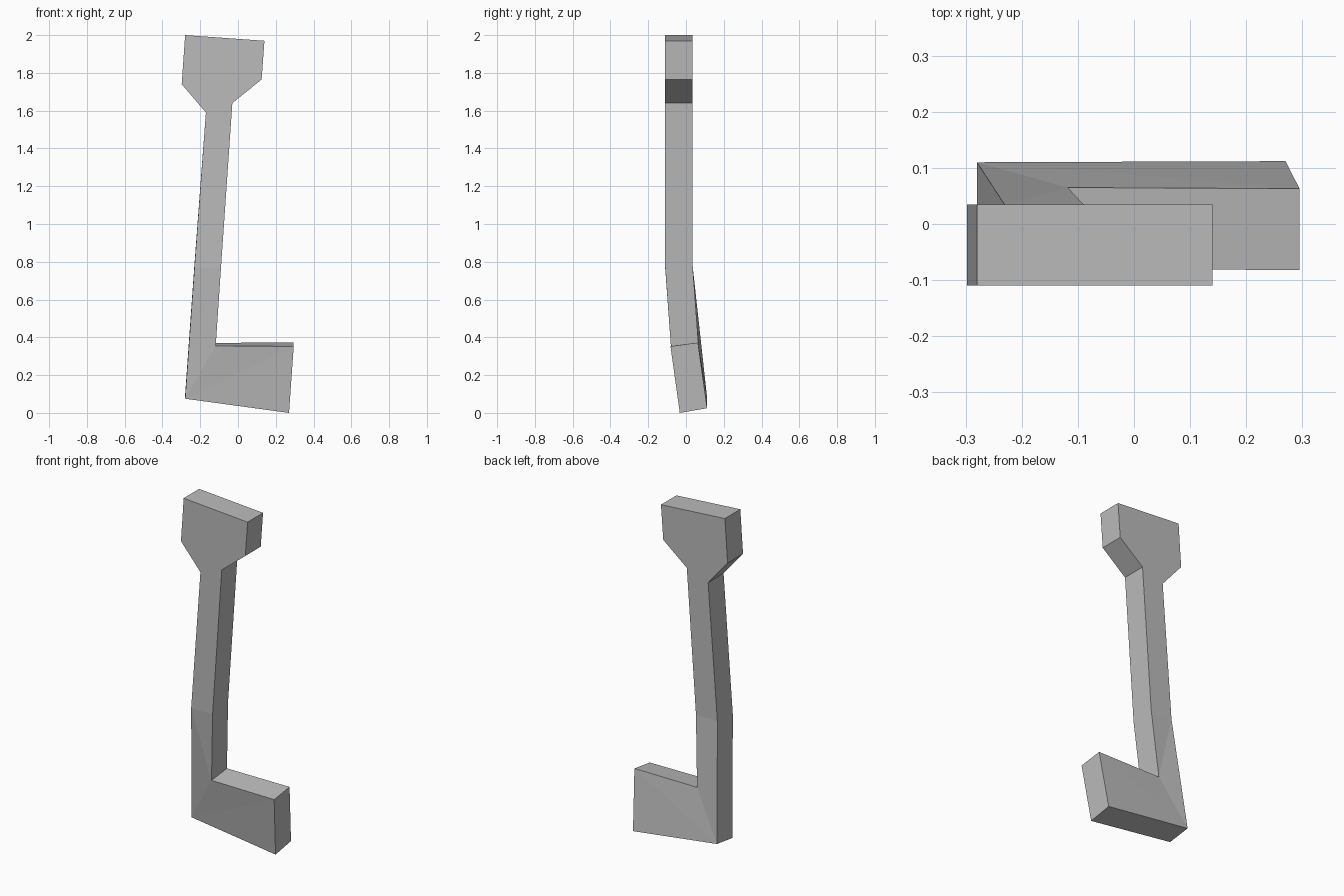
import bpy, bmesh

cube = bpy.data.objects.get("Cube")
if cube:
    bpy.data.objects.remove(cube, do_unlink=True)

THICKNESS = 0.145

# Front outline: x, y, z, and the upward lean of the matching back point
OUTLINE = {
    "head_top_right": (-0.28, -0.11, 2.0, 0),
    "head_top_left": (0.14, -0.11, 1.97, 0),
    "head_low_left": (0.125, -0.11, 1.765, 0),
    "neck_left": (-0.03, -0.11, 1.64, 0),
    "bend_left": (-0.09, -0.11, 0.77, 0.015),
    "ankle": (-0.118, -0.08, 0.355, 0.016),
    "toe_top": (0.295, -0.082, 0.352, 0.02),
    "toe_bottom": (0.27, -0.033, 0.0, 0.025),
    "heel": (-0.28, -0.035, 0.075, 0.02),
    "bend_right": (-0.231, -0.11, 0.765, 0.015),
    "neck_right": (-0.17, -0.11, 1.59, 0),
    "head_low_right": (-0.298, -0.11, 1.74, 0),
}

# Flat panels that fill the outline from head to foot
PANELS = [
    ("head_top_right", "head_top_left", "head_low_left", "neck_left",
     "neck_right", "head_low_right"),
    ("neck_right", "neck_left", "bend_left", "bend_right"),
    ("bend_right", "bend_left", "ankle"),
    ("bend_right", "ankle", "heel"),
    ("heel", "ankle", "toe_top"),
    ("heel", "toe_top", "toe_bottom"),
]

# Front and back panels joined by a rim
bm = bmesh.new()
front = {n: bm.verts.new((x, y, z)) for n, (x, y, z, lean) in OUTLINE.items()}
back = {n: bm.verts.new((x, y + THICKNESS, z + lean))
        for n, (x, y, z, lean) in OUTLINE.items()}
for panel in PANELS:
    bm.faces.new([front[n] for n in panel])
    bm.faces.new([back[n] for n in reversed(panel)])
names = list(OUTLINE)
for a, b in zip(names, names[1:] + names[:1]):
    bm.faces.new((front[a], front[b], back[b], back[a]))
bmesh.ops.recalc_face_normals(bm, faces=bm.faces)

mesh = bpy.data.meshes.new("bent_bracket")
bm.to_mesh(mesh)
bm.free()
bracket = bpy.data.objects.new("bent_bracket", mesh)
bpy.context.collection.objects.link(bracket)

# Plain grey finish
grey = bpy.data.materials.new("plain_grey")
grey.use_nodes = True
grey.diffuse_color = (0.5, 0.5, 0.5, 1)
grey.node_tree.nodes["Principled BSDF"].inputs["Base Color"].default_value = (0.5, 0.5, 0.5, 1)
mesh.materials.append(grey)
